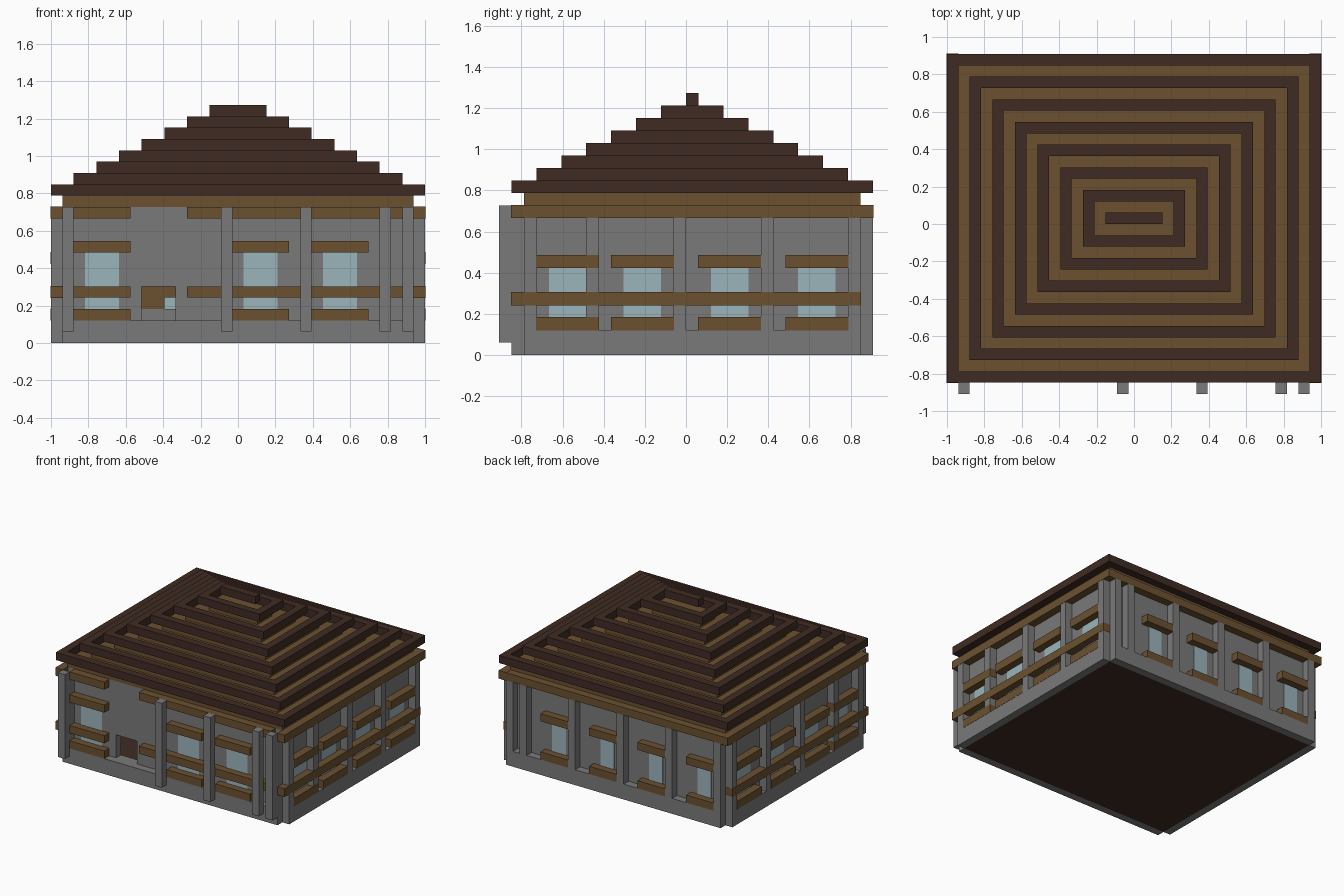
import bpy
import bmesh

cube = bpy.data.objects.get("Cube")
if cube:
    bpy.data.objects.remove(cube, do_unlink=True)

U = 2 / 33            # one building block
WIDE, DEEP = 33, 30   # footprint in blocks


def material(name, rgb):
    m = bpy.data.materials.new(name)
    m.use_nodes = True
    m.diffuse_color = (*rgb, 1)
    bsdf = next(n for n in m.node_tree.nodes if n.type == 'BSDF_PRINCIPLED')
    bsdf.inputs["Base Color"].default_value = (*rgb, 1)
    bsdf.inputs["Roughness"].default_value = 0.9
    return m


STONE = material("grey stone", (0.195, 0.195, 0.195))
TIMBER = material("brown timber", (0.147, 0.083, 0.03))
DARK = material("dark timber", (0.051, 0.024, 0.017))
GLASS = material("pale blue glass", (0.33, 0.46, 0.5))


def blocks(name, mat, boxes, grow=0.0):
    """One object from boxes given as (x0, x1, y0, y1, z0, z1) in blocks."""
    bm = bmesh.new()
    for x0, x1, y0, y1, z0, z1 in boxes:
        lo = (x0 - WIDE / 2, y0 - DEEP / 2, z0)
        hi = (x1 - WIDE / 2, y1 - DEEP / 2, z1)
        for v in bmesh.ops.create_cube(bm, size=1)["verts"]:
            for a in range(3):
                v.co[a] = U * (hi[a] + grow if v.co[a] > 0 else lo[a] - grow)
    mesh = bpy.data.meshes.new(name)
    bm.to_mesh(mesh)
    bm.free()
    mesh.materials.append(mat)
    ob = bpy.data.objects.new(name, mesh)
    bpy.context.collection.objects.link(ob)
    return ob


def both_sides(boxes):
    """Add the copies mirrored across the centre."""
    return boxes + [(WIDE - b[1], WIDE - b[0], *b[2:]) for b in boxes]


# Floor and stone base courses
blocks("floor", DARK, [(1, 32, 2, 29, 0, 1)])
blocks("front_base", STONE, [(1, 32, 1, 2, 0, 2)])
blocks("back_base", STONE, [(1, 32, 29, 30, 0, 2)])
blocks("side_bases", STONE, both_sides([(32, 33, 2, 29, 0, 2)]))

# Walls, with a doorway in the front
blocks("front_wall", STONE, [
    (1, 8, 2, 3, 1, 12), (11, 32, 2, 3, 1, 12),
    (8, 11, 2, 3, 1, 2), (8, 11, 2, 3, 5, 12)])
blocks("back_wall", STONE, [(1, 32, 28, 29, 1, 12)])
blocks("side_walls", STONE, both_sides([(31, 32, 3, 28, 1, 12)]))

# Stone pillars
blocks("front_pillars", STONE,
       [(i, i + 1, 0, 1, 1, 12) for i in (1, 15, 22, 29, 31)])
blocks("front_corner_posts", STONE,
       [(i, i + 1, 1, 2, 2, 11) for i in (1, 31)])
blocks("back_pillars", STONE,
       [(i, i + 1, 29, 30, 2, 11) for i in (1, 8, 15, 22, 29, 31)])
blocks("side_pillars", STONE, both_sides(
    [(32, 33, j, j + 1, 2, 11) for j in (2, 7, 14, 21, 28)]))

# Long timber beams
blocks("front_beams", TIMBER, [
    (a, b, 1, 2, k, k + 1) for k in (4, 11) for a, b in ((2, 7), (12, 31))])
blocks("side_beams", TIMBER, both_sides(
    [(32, 33, 1, 29, 4, 5), (32, 33, 1, 30, 11, 12)]), 0.03)
blocks("back_beam", TIMBER, [(1, 32, 29, 30, 11, 12)])

# Window sills, lintels and panes
FRONT, BACK, SIDE = (2, 16, 23), (2, 9, 16, 23), (3, 9, 16, 23)
blocks("front_sills_and_lintels", TIMBER,
       [(i, i + 5, 1, 2, k, k + 1) for i in FRONT for k in (2, 8)])
blocks("back_sills_and_lintels", TIMBER,
       [(i, i + 4, 29, 30, k, k + 1) for i in BACK for k in (2, 7)])
blocks("side_sills_and_lintels", TIMBER, both_sides(
    [(32, 33, j, j + 5, k, k + 1) for j in SIDE for k in (2, 7)]), 0.03)
blocks("front_panes", GLASS,
       [(i + 1, i + 4, 1.92, 3.08, 3, 8) for i in FRONT])
blocks("back_panes", GLASS,
       [(i + 1, i + 3, 27.92, 29.08, 3, 7) for i in BACK])
blocks("side_panes", GLASS, both_sides(
    [(30.92, 32.08, j + 1, j + 4, 3, 7) for j in SIDE]))

# Furniture seen through the doorway
blocks("inside_bench", STONE, [(8, 11, 26, 28, 1, 3)])
blocks("inside_cupboard", TIMBER,
       [(8, 10, 26, 27, 3, 5), (10, 11, 26, 27, 4, 5)])

# Stepped roof: sunken timber decks between raised dark rings
blocks("roof_decks", TIMBER, [
    (1 + 2 * s, 32 - 2 * s, 2 + 2 * s, 29 - 2 * s, 12 + s, 13 + s)
    for s in range(7)])
rings = []
for s in range(7):
    a, b, c, d, z = 2 * s, 33 - 2 * s, 1 + 2 * s, 30 - 2 * s, 13 + s
    rings += [(a, b, c, c + 1, z, z + 1), (a, b, d - 1, d, z, z + 1)]
    rings += both_sides([(a, a + 1, c + 1, d - 1, z, z + 1)])
blocks("roof_rings", DARK, rings)
blocks("roof_ridge", DARK, [(14, 19, 15, 16, 20, 21)])
